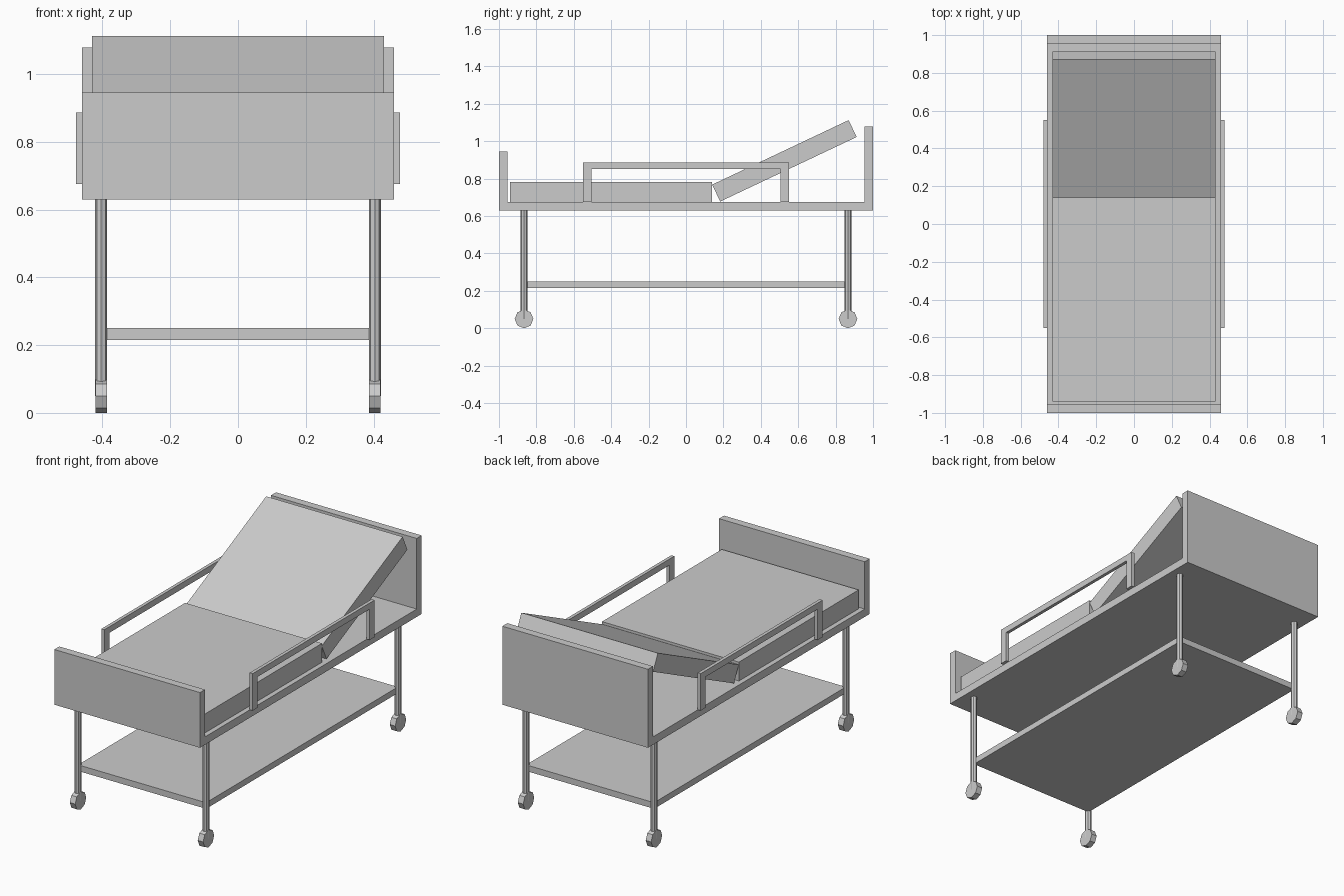
import bpy
import math
from mathutils import Vector

cube = bpy.data.objects.get("Cube")
if cube:
    bpy.data.objects.remove(cube, do_unlink=True)

# One plain grey for the whole bed
grey = bpy.data.materials.new("light_grey")
grey.use_nodes = True
colour = (0.6, 0.6, 0.6, 1)
grey.diffuse_color = colour
grey.node_tree.nodes["Principled BSDF"].inputs["Base Color"].default_value = colour


def box(name, low, high):
    low, high = Vector(low), Vector(high)
    bpy.ops.mesh.primitive_cube_add(size=1, location=(low + high) / 2)
    return finish(name, high - low)


def cylinder(name, radius, depth, location, rotation=(0, 0, 0)):
    bpy.ops.mesh.primitive_cylinder_add(vertices=8, radius=radius, depth=depth,
                                        location=location, rotation=rotation)
    return finish(name)


def finish(name, scale=(1, 1, 1)):
    obj = bpy.context.object
    obj.name = name
    obj.scale = scale
    bpy.ops.object.transform_apply(location=False, rotation=False, scale=True)
    obj.data.materials.append(grey)
    return obj


def prism(name, profile, half_width):
    """Extrude a (y, z) outline symmetrically along x."""
    n = len(profile)
    verts = [(x, y, z) for x in (-half_width, half_width) for y, z in profile]
    faces = [tuple(reversed(range(n))), tuple(range(n, 2 * n))]
    faces += [(i, (i + 1) % n, n + (i + 1) % n, n + i) for i in range(n)]
    mesh = bpy.data.meshes.new(name)
    mesh.from_pydata(verts, [], faces)
    mesh.materials.append(grey)
    obj = bpy.data.objects.new(name, mesh)
    bpy.context.collection.objects.link(obj)
    return obj


HALF, DECK_LOW, DECK_TOP = 0.46, 0.63, 0.675

# Frame, end boards and lower shelf
box("deck", (-HALF, -0.955, DECK_LOW), (HALF, 0.955, DECK_TOP))
box("footboard", (-HALF, -1, DECK_LOW), (HALF, -0.955, 0.945))
box("headboard", (-HALF, 0.955, DECK_LOW), (HALF, 1, 1.078))
box("shelf", (-0.404, -0.865, 0.215), (0.404, 0.865, 0.25))

# Flat mattress and raised backrest
box("mattress", (-0.432, -0.94, DECK_TOP), (0.432, 0.14, 0.783))
tilt = math.radians(25.3)
along = Vector((math.cos(tilt), math.sin(tilt))) * 0.807
down = Vector((math.sin(tilt), -math.cos(tilt))) * 0.1
start = Vector((0.14, 0.768))
prism("backrest", [start, start + down, start + down + along, start + along], 0.431)

# Side rails: one U-shaped outline per side
outline = [(-0.55, DECK_TOP), (-0.505, DECK_TOP), (-0.505, 0.851), (0.505, 0.851),
           (0.505, DECK_TOP), (0.55, DECK_TOP), (0.55, 0.886), (-0.55, 0.886)]
for side, word in ((-1, "right"), (1, "left")):
    rail = prism(word + "_rail", outline, 0.0095)
    rail.location.x = side * 0.4685

    # Legs and wheels
    for end, place in ((-1, "front"), (1, "back")):
        x, y = side * 0.404, end * 0.866
        cylinder(f"{place}_{word}_leg", 0.018, DECK_LOW - 0.05,
                 (x, y, (DECK_LOW + 0.05) / 2))
        cylinder(f"{place}_{word}_wheel", 0.05, 0.034, (x, y, 0.05),
                 (0, math.pi / 2, 0))
